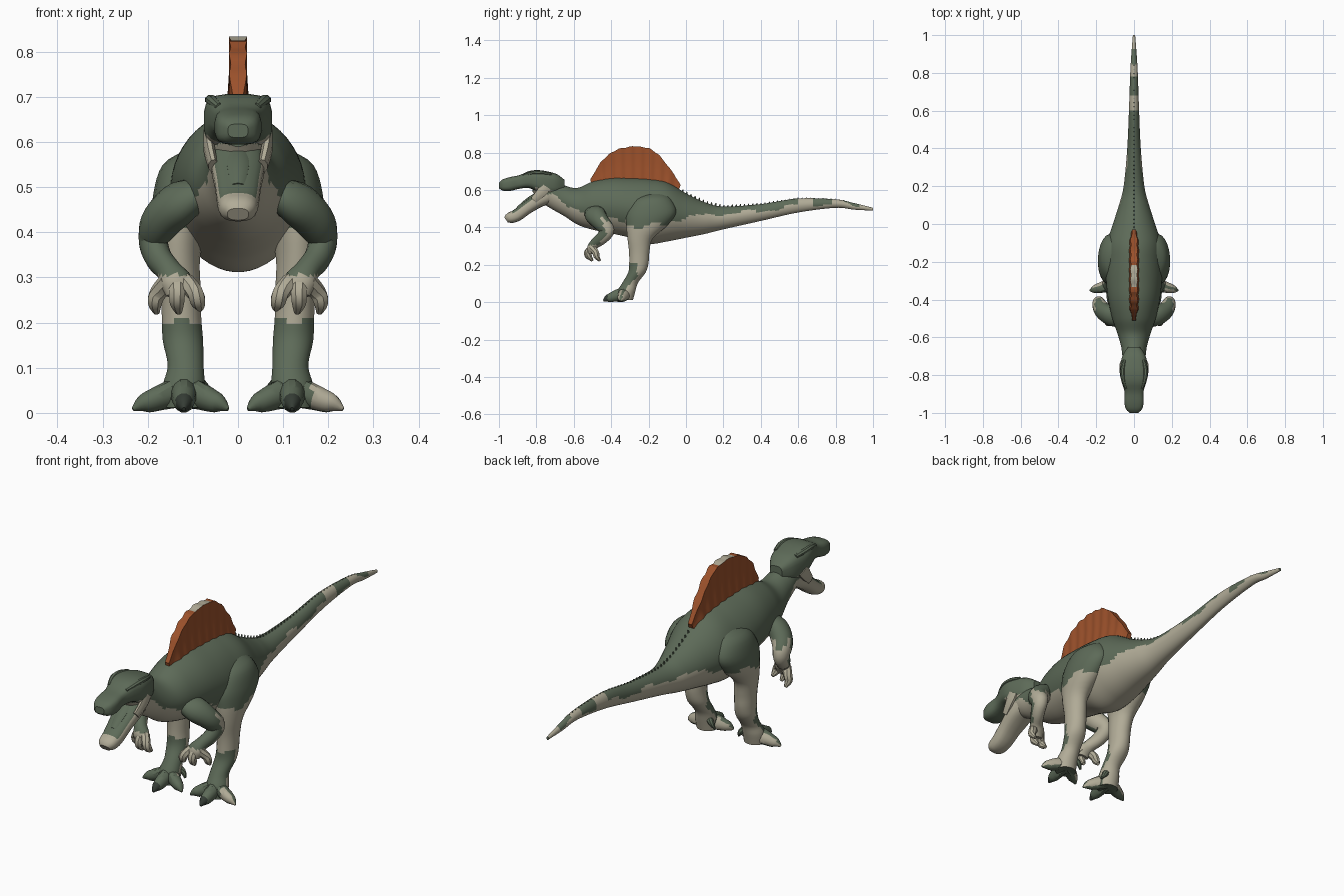
import bpy, bmesh, math
from mathutils import Vector

if "Cube" in bpy.data.objects:
    bpy.data.objects.remove(bpy.data.objects["Cube"])

COLOURS = [("moss_green", (0.110, 0.146, 0.098)), ("pale_beige", (0.44, 0.41, 0.31)),
           ("rust_orange", (0.33, 0.082, 0.024)), ("dark_claw", (0.035, 0.045, 0.035))]
MATS = []
for label, rgb in COLOURS:
    m = bpy.data.materials.new(label)
    m.diffuse_color = (*rgb, 1)
    m.use_nodes = True
    m.node_tree.nodes["Principled BSDF"].inputs["Base Color"].default_value = m.diffuse_color
    MATS.append(m)
GREEN, BEIGE, RUST, DARK = range(4)


def smooth_path(pts, steps):
    """Catmull-Rom through tuples of any length."""
    out = []
    for i in range(len(pts) - 1):
        a, b, c, d = (pts[max(0, min(len(pts) - 1, i + k))] for k in (-1, 0, 1, 2))
        for s in range(steps):
            t = s / steps
            out.append([0.5 * (2 * q + (r - p) * t + (2 * p - 5 * q + 4 * r - w) * t * t
                               + (3 * q - p - 3 * r + w) * t ** 3)
                        for p, q, r, w in zip(a, b, c, d)])
    out.append(list(pts[-1]))
    return out


def lerp_table(table, v):
    for (a, fa), (b, fb) in zip(table, table[1:]):
        if v <= b:
            return fa + (fb - fa) * max(0, (v - a) / (b - a))
    return table[-1][1]


def skin(name, rings, rule, angle=32):
    """Joins closed rings into a capped surface and paints it by a rule."""
    bm = bmesh.new()
    vs = [[bm.verts.new(p) for p in ring] for ring in rings]
    n = len(vs[0])
    for a, b in zip(vs, vs[1:]):
        for j in range(n):
            k = (j + 1) % n
            bm.faces.new((a[j], a[k], b[k], b[j]))
    bm.faces.new(vs[0])
    bm.faces.new(vs[-1])
    bmesh.ops.recalc_face_normals(bm, faces=bm.faces)
    bm.normal_update()
    for f in bm.faces:
        f.material_index = rule(f.calc_center_median(), f.normal)
    me = bpy.data.meshes.new(name)
    bm.to_mesh(me)
    bm.free()
    for m in MATS:
        me.materials.append(m)
    ob = bpy.data.objects.new(name, me)
    bpy.context.collection.objects.link(ob)
    bpy.ops.object.select_all(action='DESELECT')
    ob.select_set(True)
    bpy.context.view_layer.objects.active = ob
    bpy.ops.object.shade_smooth_by_angle(angle=math.radians(angle))
    return ob


def loft(name, stations, rule, steps=3, segs=14, side=1, axis=None, square=1.0):
    """Stations are x, y, z, radius across, radius along."""
    st = smooth_path([(s[0] * side, *s[1:]) for s in stations], steps)
    pos = [Vector(s[:3]) for s in st]
    rings = []
    for i, s in enumerate(st):
        t = axis or (pos[min(i + 1, len(pos) - 1)] - pos[max(i - 1, 0)]).normalized()
        u = Vector((1, 0, 0))
        u = (u - t * u.dot(t)).normalized()
        v = t.cross(u)
        ring = []
        for k in range(segs):
            a = math.tau * (k + 0.5) / segs
            c, d = math.cos(a), math.sin(a)
            p = pos[i] + u * (math.copysign(abs(c) ** square, c) * max(s[3], 0.002)) \
                + v * (math.copysign(abs(d) ** square, d) * max(s[4], 0.002))
            p.z = max(p.z, 0)
            ring.append(p)
        rings.append(ring)
    return skin(name, rings, rule)


def profile(rows):
    """Rows of y, top, bottom, half width to stations."""
    return [(0, y, (t + b) / 2, w, (t - b) / 2) for y, t, b, w in rows]


# Body, neck and tail
BODY = [(1.0, .505, .49, .006), (.9, .53, .495, .014), (.8, .55, .505, .02), (.6, .555, .48, .027),
        (.4, .525, .435, .036), (.2, .512, .39, .055), (.1, .535, .365, .08), (0, .583, .345, .112),
        (-.1, .642, .325, .143), (-.2, .66, .312, .15), (-.3, .665, .345, .148), (-.4, .665, .368, .137),
        (-.5, .645, .388, .115), (-.58, .612, .415, .088), (-.65, .625, .46, .068),
        (-.72, .66, .50, .06), (-.78, .68, .54, .055), (-.82, .68, .59, .04)]
BORDER = [(-.82, .60), (-.72, .57), (-.62, .515), (-.5, .468), (-.4, .45), (-.2, .44), (0, .452),
          (.2, .475), (.4, .487), (.6, .52), (.8, .528), (1, .50)]


def body_rule(c, n):
    if c.y > .58 and math.sin((c.y - .605) * math.tau / .16) > .2:
        return BEIGE
    wave = .010 * math.sin(c.y * 24) + .005 * math.sin(c.y * 61)
    return BEIGE if c.z < lerp_table(BORDER, c.y) + wave else GREEN


loft("body_and_tail", profile(BODY), body_rule, steps=8, segs=48, axis=Vector((0, -1, 0)), square=1.06)

# Row of small scutes down the back of the tail
TOPS = [(r[0], r[1]) for r in reversed(BODY)]
for i in range(40):
    y = -.02 + i * .022
    z = lerp_table(TOPS, y)
    r = .008 - .004 * i / 40
    loft("back_scute", [(0, y, z - .012, r * .7, r), (0, y + .004, z + r * 1.1, .002, .002)],
         lambda c, n: GREEN, steps=1, segs=6)

# Upper head with the snout
HEAD = [(-.65, .655, .60, .03), (-.69, .685, .58, .058), (-.74, .70, .575, .072), (-.79, .707, .59, .076),
        (-.84, .702, .61, .065), (-.89, .68, .607, .05), (-.94, .67, .595, .052),
        (-.98, .657, .597, .043), (-1.0, .64, .61, .022)]
loft("upper_head", profile(HEAD),
     lambda c, n: BEIGE if n.z < -.5 and c.y > -.8 else GREEN,
     segs=20, axis=Vector((0, -1, 0)), square=.6)

# Lower jaw, open, with a green mouth floor
loft("lower_jaw", [(0, -.74, .575, .056, .05), (0, -.79, .545, .06, .04), (0, -.85, .505, .052, .034),
                   (0, -.905, .465, .046, .033), (0, -.945, .45, .04, .028), (0, -.962, .44, .024, .016)],
     lambda c, n: GREEN if n.z > .45 and c.y > -.93 else BEIGE, segs=18, square=.8)
loft("tongue", [(0, -.78, .585, .024, .012), (0, -.84, .55, .026, .012), (0, -.90, .503, .016, .008)],
     lambda c, n: GREEN, segs=10)

for s in (1, -1):
    # Brow ridge and cheek skin
    loft("brow_ridge", [(.05, -.72, .685, .01, .008), (.06, -.77, .693, .013, .011),
                        (.057, -.82, .692, .013, .011), (.042, -.87, .678, .008, .008)],
         lambda c, n: GREEN, side=s, segs=8)
    loft("cheek", [(.064, -.75, .62, .013, .034), (.064, -.775, .585, .013, .028),
                   (.055, -.815, .547, .011, .02)], lambda c, n: BEIGE, side=s, segs=8)

    # Hind leg
    def leg_rule(c, n):
        if c.z > .41 + .012 * math.sin(c.y * 30):
            return GREEN
        if c.z < .205 + .01 * math.sin(c.x * 90) and n.y < .1 + .3 * math.sin(c.z * 60):
            return GREEN
        return BEIGE
    loft("hind_leg", [(.08, -.165, .585, .03, .045), (.105, -.178, .55, .062, .10),
                      (.122, -.185, .48, .067, .133), (.13, -.21, .41, .06, .11),
                      (.132, -.245, .34, .048, .068), (.127, -.25, .27, .045, .055),
                      (.125, -.252, .21, .044, .052), (.122, -.262, .16, .045, .047),
                      (.116, -.298, .105, .04, .042), (.12, -.318, .06, .047, .048),
                      (.12, -.325, .012, .046, .042)],
         leg_rule, steps=4, side=s, segs=24, axis=Vector((0, 0, -1)))

    # Toes, the middle one with a dark claw
    for tip in ((.022, -.375), (.12, -.442), (.233, -.352)):
        base = Vector((.12, -.322))
        reach = (Vector(tip) - base).length

        def toe_rule(c, n, tip=tip, base=base, reach=reach):
            if tip[0] == .12 and (Vector((abs(c.x), c.y)) - base).length > .82 * reach:
                return DARK
            if tip[0] > .2 and s > 0 and n.y < -.3 and c.x > .165:
                return BEIGE
            return BEIGE if n.y > .3 and n.z > -.6 else GREEN
        p = [base.lerp(Vector(tip), f) for f in (0, .35, .65, .82, 1)]
        loft("toe", [(q.x, q.y, z, r, h) for q, z, r, h in
                     zip(p, (.048, .038, .026, .02, .008), (.03, .028, .024, .018, .004),
                         (.038, .033, .026, .02, .005))],
             toe_rule, side=s, segs=12)
    loft("dew_toe", [(.10, -.30, .075, .016, .016), (.075, -.29, .055, .013, .013),
                     (.06, -.295, .03, .004, .004)], lambda c, n: GREEN, side=s, segs=8)

    # Arm
    def arm_rule(c, n):
        if c.z < .305:
            return BEIGE
        if c.z > .45:
            return GREEN
        return GREEN if n.y < -.1 or n.z > .5 else BEIGE
    loft("arm", [(.075, -.49, .485, .035, .05), (.125, -.485, .467, .045, .056),
                 (.168, -.455, .428, .045, .047), (.187, -.422, .385, .034, .04),
                 (.177, -.448, .345, .03, .034), (.153, -.485, .315, .028, .028),
                 (.137, -.503, .29, .036, .026), (.132, -.51, .262, .028, .018)],
         arm_rule, steps=4, side=s, segs=16)

    # Fingers
    for x0, x1, y1, z1 in ((.118, .088, -.522, .23), (.135, .135, -.518, .222), (.155, .184, -.478, .222)):
        loft("finger", [(x0, -.503, .292, .021, .02),
                        ((x0 + x1) / 2 + (x1 - x0) * .25, y1 - .005, .266, .019, .019),
                        (x1, y1, .245, .017, .017), (x1 - .004, y1 + .018, z1, .007, .007)],
             lambda c, n: BEIGE, side=s, segs=8)

# Ribbed back sail
OUTLINE = [(-.505, .655), (-.48, .70), (-.45, .75), (-.41, .79), (-.36, .82), (-.28, .835),
           (-.20, .825), (-.15, .79), (-.11, .74), (-.07, .685), (-.035, .625)]
COLS, ROWS = 54, 6
rings = []
for i in range(COLS + 1):
    y = -.505 + .47 * i / COLS
    rib = math.cos(i * math.tau / 6)
    top = lerp_table(OUTLINE, y) + .0015 * rib
    low = min(.60, top - .03)
    end = min(1, .5 + 4 * min(i, COLS - i) / COLS)
    right = []
    for k in range(ROWS + 1):
        v = k / ROWS
        w = (.030 - .012 * min(1, v * 1.6)) * end + .002 * rib * end
        lean = (y + .27) * .06 * (v - .5)
        right.append(Vector((w, y + lean, low + (top - low) * v)))
    rings.append(right + [Vector((-p.x, p.y, p.z)) for p in reversed(right)])
skin("back_sail", rings,
     lambda c, n: BEIGE if n.z > .8 and -.33 < c.y < -.22 and c.z > .8 else RUST, angle=15)
